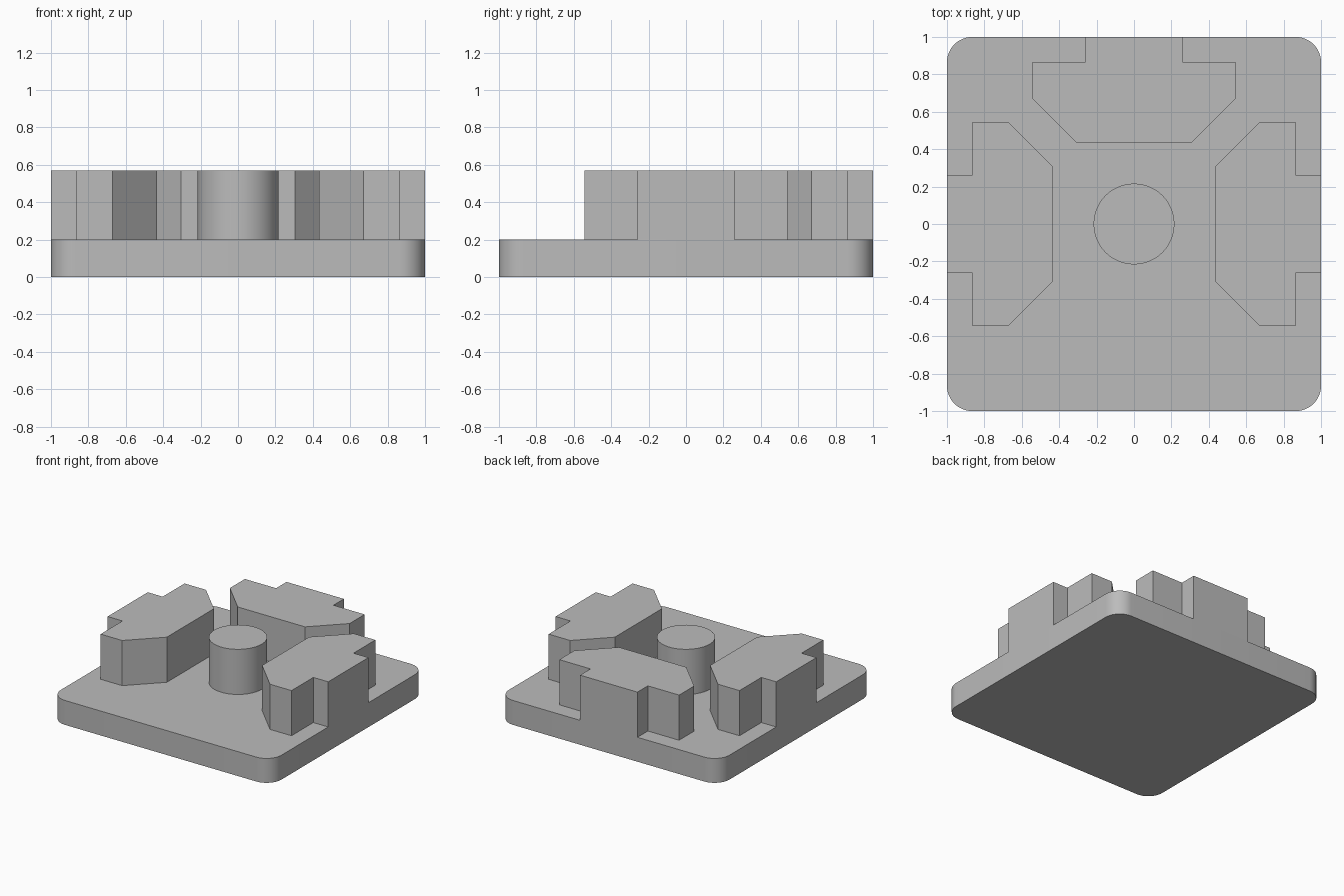
import bpy
import bmesh
from math import cos, sin, pi, radians

BASE_TOP = 0.2
TOP = 0.57

cube = bpy.data.objects.get("Cube")
if cube:
    bpy.data.objects.remove(cube, do_unlink=True)

grey = bpy.data.materials.new("plain_grey")
grey.use_nodes = True
colour = (0.5, 0.5, 0.5, 1)
grey.diffuse_color = colour
grey.node_tree.nodes["Principled BSDF"].inputs["Base Color"].default_value = colour


def extrude_profile(name, points, z0, z1):
    """Make a closed prism from a counter-clockwise outline."""
    bm = bmesh.new()
    face = bm.faces.new([bm.verts.new((x, y, z0)) for x, y in points])
    result = bmesh.ops.extrude_face_region(bm, geom=[face])
    top = [v for v in result["geom"] if isinstance(v, bmesh.types.BMVert)]
    bmesh.ops.translate(bm, verts=top, vec=(0, 0, z1 - z0))
    bmesh.ops.recalc_face_normals(bm, faces=bm.faces)
    mesh = bpy.data.meshes.new(name)
    bm.to_mesh(mesh)
    bm.free()
    mesh.materials.append(grey)
    obj = bpy.data.objects.new(name, mesh)
    bpy.context.collection.objects.link(obj)
    return obj


def arc(cx, cy, radius, start, end, steps):
    angles = [start + (end - start) * i / steps for i in range(steps + 1)]
    return [(cx + radius * cos(a), cy + radius * sin(a)) for a in angles]


def smooth(obj):
    bpy.ops.object.select_all(action="DESELECT")
    obj.select_set(True)
    bpy.context.view_layer.objects.active = obj
    bpy.ops.object.shade_smooth_by_angle(angle=radians(30))


# Base plate with rounded corners
radius = 0.135
inner = 1 - radius
outline = []
for i, (sx, sy) in enumerate([(1, 1), (-1, 1), (-1, -1), (1, -1)]):
    outline += arc(sx * inner, sy * inner, radius, i * pi / 2, (i + 1) * pi / 2, 12)
smooth(extrude_profile("base_plate", outline, 0, BASE_TOP))

# Central round post
circle = arc(0, 0, 0.216, 0, 2 * pi, 64)[:-1]
smooth(extrude_profile("center_post", circle, BASE_TOP, TOP))

# Three identical notched blocks, flush with the plate's edges
half = [(0.305, 0.432), (0.543, 0.67), (0.543, 0.865), (0.26, 0.865), (0.26, 1)]
profile = half + [(-x, y) for x, y in reversed(half)]
for name, turn in (("back_block", 0), ("right_block", 1), ("left_block", -1)):
    c, s = cos(turn * pi / 2), sin(turn * pi / 2)
    points = [(x * c - y * s, x * s + y * c) for x, y in profile]
    extrude_profile(name, points, BASE_TOP, TOP)
